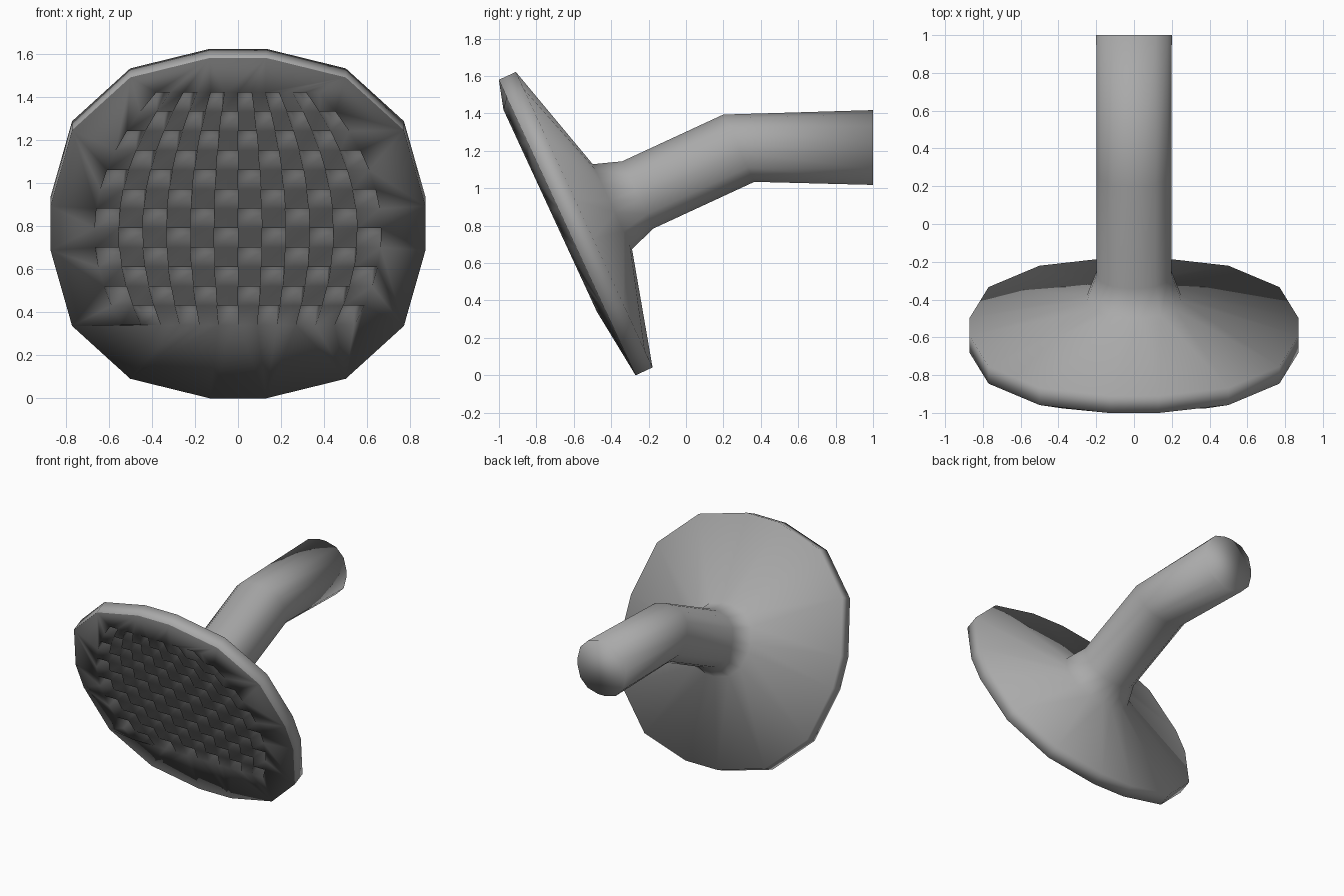
import bpy, bmesh, math
from mathutils import Vector

if "Cube" in bpy.data.objects:
    bpy.data.objects.remove(bpy.data.objects["Cube"])

S, C = 0.42, 0.908          # head tilt (sine, cosine)
HEAD = (-0.635, 0.79)       # centre of the front rim in y, z

# rounded sixteen-sided section, unit half width
quarter = [(0.15, 1.0), (0.575, 0.885), (0.885, 0.575), (1.0, 0.13)]
section = (quarter + [(a, -b) for a, b in reversed(quarter)]
           + [(-a, -b) for a, b in quarter]
           + [(-a, b) for a, b in reversed(quarter)])


def material(name, value):
    m = bpy.data.materials.new(name)
    m.diffuse_color = (value, value, value, 1)
    m.use_nodes = True
    m.node_tree.nodes["Principled BSDF"].inputs["Base Color"].default_value = m.diffuse_color
    return m


materials = [material("light grey", 0.40), material("dark grey", 0.14)]


def head_point(u, v, n):
    """Tilted head coordinates: u sideways, v up the disc, n towards the back."""
    return Vector((u, HEAD[0] - S * v + C * n, HEAD[1] + C * v + S * n))


def finish(bm, name):
    bmesh.ops.recalc_face_normals(bm, faces=bm.faces)
    for f in bm.faces:
        f.smooth = True
    me = bpy.data.meshes.new(name)
    bm.to_mesh(me)
    bm.free()
    for m in materials:
        me.materials.append(m)
    ob = bpy.data.objects.new(name, me)
    bpy.context.collection.objects.link(ob)


# head shell, neck and pipe: one swept skin
bm = bmesh.new()
rings = []
for n, r in [(0, 0.87), (0.1, 0.87), (0.266, 0.25), (0.415, 0.198), (1.01, 0.198)]:
    rings.append([bm.verts.new(head_point(r * a, r * b, n)) for a, b in section])
rings.append([bm.verts.new((0.2 * a, 1.0, 1.218 + 0.2 * b)) for a, b in section])
for lo, hi in zip(rings, rings[1:]):
    for i in range(16):
        j = (i + 1) % 16
        bm.faces.new((lo[i], lo[j], hi[j], hi[i]))
bm.faces.new(rings[-1])
front_rim = rings[0]
shell_faces = set(bm.faces)

# spray plate: bulging grid with a checker of square holes
N, V0, V1, LIFT, DEPTH = 12, -0.475, 0.715, -0.045, 0.16


def grid_uv(i, j):
    v = V0 + (V1 - V0) * i / N
    return (0.665 - 0.56 * v * v) * (2 * j / N - 1), v


grid = [[bm.verts.new(head_point(*grid_uv(i, j), LIFT)) for j in range(N + 1)]
        for i in range(N + 1)]
for i in range(N):
    for j in range(N):
        ids = [(i, j), (i, j + 1), (i + 1, j + 1), (i + 1, j)]
        top = [grid[a][b] for a, b in ids]
        if (i + j) % 2 == 0:
            bm.faces.new(top)
            continue
        floor = [bm.verts.new(head_point(*grid_uv(a, b), LIFT + DEPTH)) for a, b in ids]
        bm.faces.new(floor)
        for k in range(4):
            m = (k + 1) % 4
            bm.faces.new((top[k], top[m], floor[m], floor[k]))

# sloping border between the plate and the rim, zipped together by angle
border = (grid[0][:] + [grid[i][N] for i in range(1, N)]
          + grid[N][::-1] + [grid[i][0] for i in range(N - 1, 0, -1)])
border = list(dict.fromkeys(border))


def turn(v):
    return math.atan2((v.co.z - HEAD[1]) / C, v.co.x)


outer, inner = sorted(front_rim, key=turn), sorted(border, key=turn)
a = b = 0
while a < len(outer) or b < len(inner):
    o, p = outer[a % len(outer)], inner[b % len(inner)]
    o2, p2 = outer[(a + 1) % len(outer)], inner[(b + 1) % len(inner)]
    ao = turn(o2) + (math.tau if a + 1 >= len(outer) else 0)
    ap = turn(p2) + (math.tau if b + 1 >= len(inner) else 0)
    if b >= len(inner) or (a < len(outer) and ao < ap):
        bm.faces.new((o, o2, p))
        a += 1
    else:
        bm.faces.new((o, p2, p))
        b += 1

# everything in front of the rim is dark
for f in bm.faces:
    f.material_index = 0 if f in shell_faces else 1

finish(bm, "shower_head")
